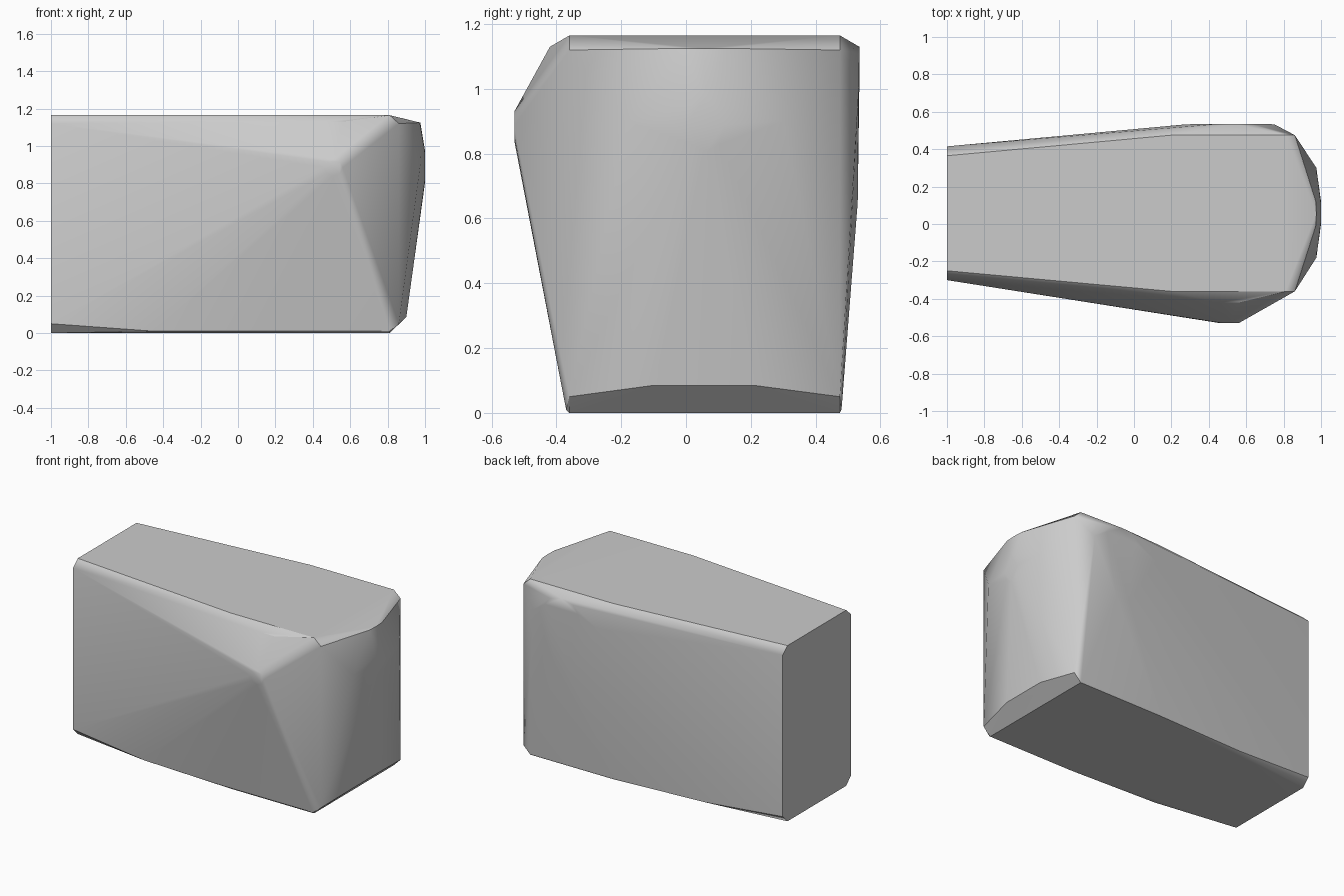
import bpy
import bmesh
import math

cube = bpy.data.objects.get("Cube")
if cube:
    bpy.data.objects.remove(cube, do_unlink=True)

HEIGHT = 1.165
points = []


def column(outline, *levels):
    """Repeat a plan outline at several heights."""
    for z in levels:
        points.extend((x, y, z) for x, y in outline)


def oval(centre, radius_u, radius_z, axis, count=8):
    """Small rounded bump rim, lying across the given axis (0 = x, 1 = y)."""
    for i in range(count):
        angle = math.tau * i / count
        p = list(centre)
        p[1 - axis] += radius_u * math.cos(angle)
        p[2] += radius_z * math.sin(angle)
        points.append(tuple(p))


# Flat top and bottom share one tapering outline
column([(-1, -0.25), (0.2, -0.36), (0.81, -0.36),
        (0.81, 0.475), (0.2, 0.475), (-1, 0.365)], 0, HEIGHT)

# Chamfered corner posts at both ends
column([(-1, -0.3), (-1, 0.415), (0.86, -0.36), (0.86, 0.475)], 0.05, 1.12)

# Thin lower lip along both long sides
column([(-0.45, -0.345), (0.1, -0.37), (0.81, -0.37),
        (-0.45, 0.445), (0.2, 0.48), (0.81, 0.48)], 0.01)

# Front bulge: rounded peak with a shoulder above it
oval((0.51, -0.53, 0.885), 0.05, 0.045, axis=1)
column([(0.46, -0.42), (0.56, -0.42)], 1.13)

# Rear bulge: broad shallow swelling and a rounded upper lip
column([(0.48, 0.53), (0.58, 0.53)], 0.65)
column([(0.28, 0.533), (0.75, 0.533)], 1.0)
oval((0.54, 0.535, 1.06), 0.12, 0.07, axis=1)

# Blunt nose on the wide end
oval((1, 0.06, 0.89), 0.06, 0.085, axis=0)
column([(0.975, -0.18), (0.975, 0.3)], 0.9)
column([(0.972, -0.01), (0.975, 0.055), (0.972, 0.12)], 1.125)
column([(0.9, -0.1), (0.9, 0.21)], 0.085)

# Wrap everything in one convex skin
bm = bmesh.new()
for p in points:
    bm.verts.new(p)
hull = bmesh.ops.convex_hull(bm, input=bm.verts[:])
spare = {g for g in hull["geom_interior"] + hull["geom_unused"]
         if isinstance(g, bmesh.types.BMVert)}
bmesh.ops.delete(bm, geom=list(spare), context="VERTS")
bmesh.ops.dissolve_limit(bm, angle_limit=math.radians(0.5),
                         verts=bm.verts[:], edges=bm.edges[:])
bmesh.ops.recalc_face_normals(bm, faces=bm.faces[:])
mesh = bpy.data.meshes.new("block_body")
bm.to_mesh(mesh)
bm.free()

grey = bpy.data.materials.new("light_grey")
grey.use_nodes = True
colour = (0.6, 0.6, 0.6, 1)
grey.diffuse_color = colour
grey.node_tree.nodes["Principled BSDF"].inputs["Base Color"].default_value = colour
mesh.materials.append(grey)

body = bpy.data.objects.new("block_body", mesh)
bpy.context.collection.objects.link(body)
bpy.ops.object.select_all(action="DESELECT")
body.select_set(True)
bpy.context.view_layer.objects.active = body
bpy.ops.object.shade_smooth_by_angle(angle=math.radians(30))

# Even out shading across the large facets
weighted = body.modifiers.new("even_normals", "WEIGHTED_NORMAL")
weighted.keep_sharp = True
